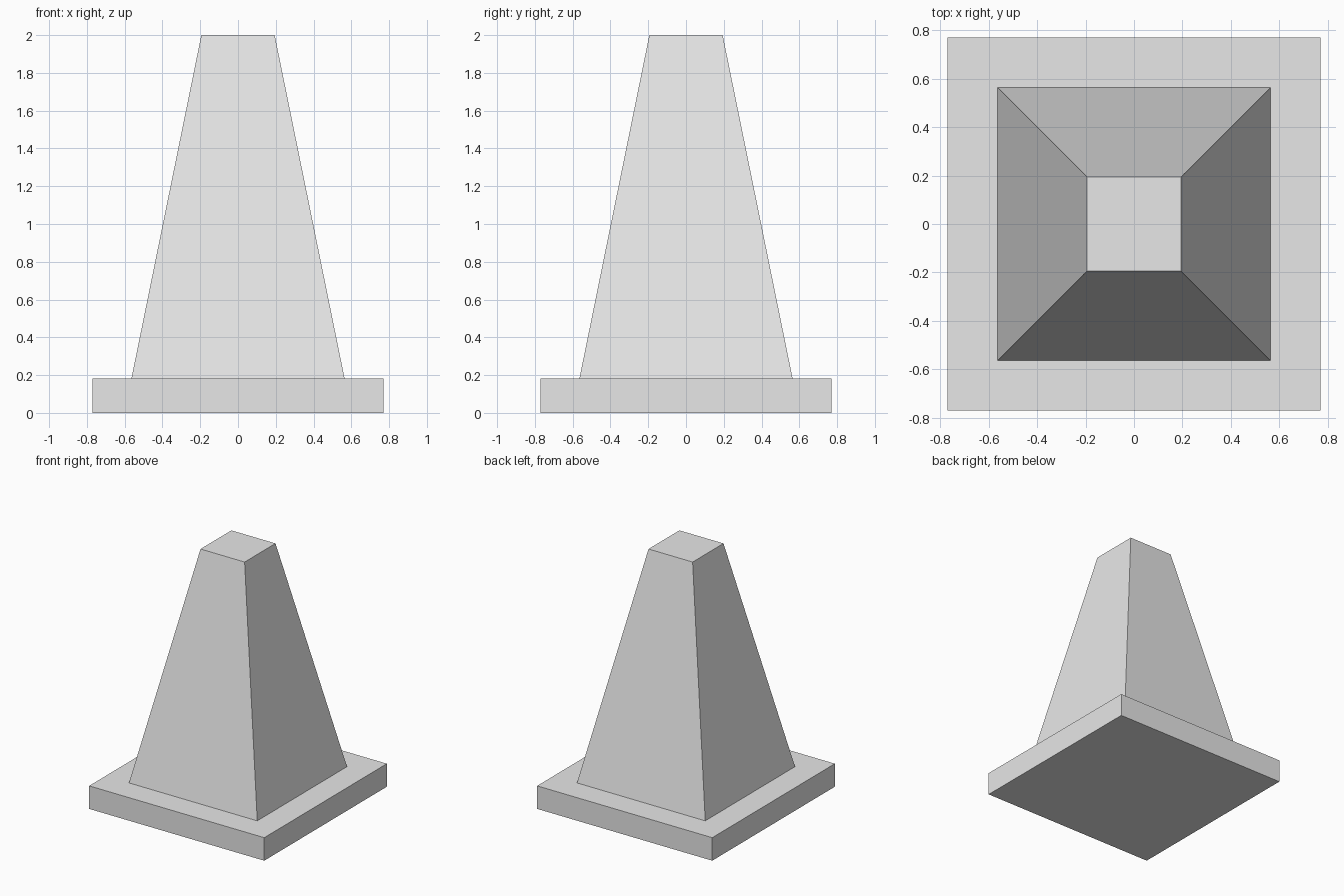
import bpy
import bmesh

default_cube = bpy.data.objects.get("Cube")
if default_cube:
    bpy.data.objects.remove(default_cube, do_unlink=True)

# One plain grey for the whole model
grey = bpy.data.materials.new("light_grey")
grey.use_nodes = True
grey.diffuse_color = (0.8, 0.8, 0.8, 1)
grey.node_tree.nodes["Principled BSDF"].inputs["Base Color"].default_value = grey.diffuse_color


def square_frustum(name, half_bottom, half_top, z_bottom, z_top):
    """Flat-faced square block whose top may be narrower than its bottom."""
    bm = bmesh.new()
    bmesh.ops.create_cube(bm, size=2)
    for v in bm.verts:
        is_top = v.co.z > 0
        half = half_top if is_top else half_bottom
        v.co.x *= half
        v.co.y *= half
        v.co.z = z_top if is_top else z_bottom
    mesh = bpy.data.meshes.new(name)
    bm.to_mesh(mesh)
    bm.free()
    mesh.materials.append(grey)
    obj = bpy.data.objects.new(name, mesh)
    bpy.context.collection.objects.link(obj)
    return obj


BASE_HEIGHT = 0.183

# Square foot plate
square_frustum("base_plate", 0.77, 0.77, 0, BASE_HEIGHT)

# Tapered body standing on the plate
square_frustum("cone_body", 0.564, 0.194, BASE_HEIGHT, 2)
